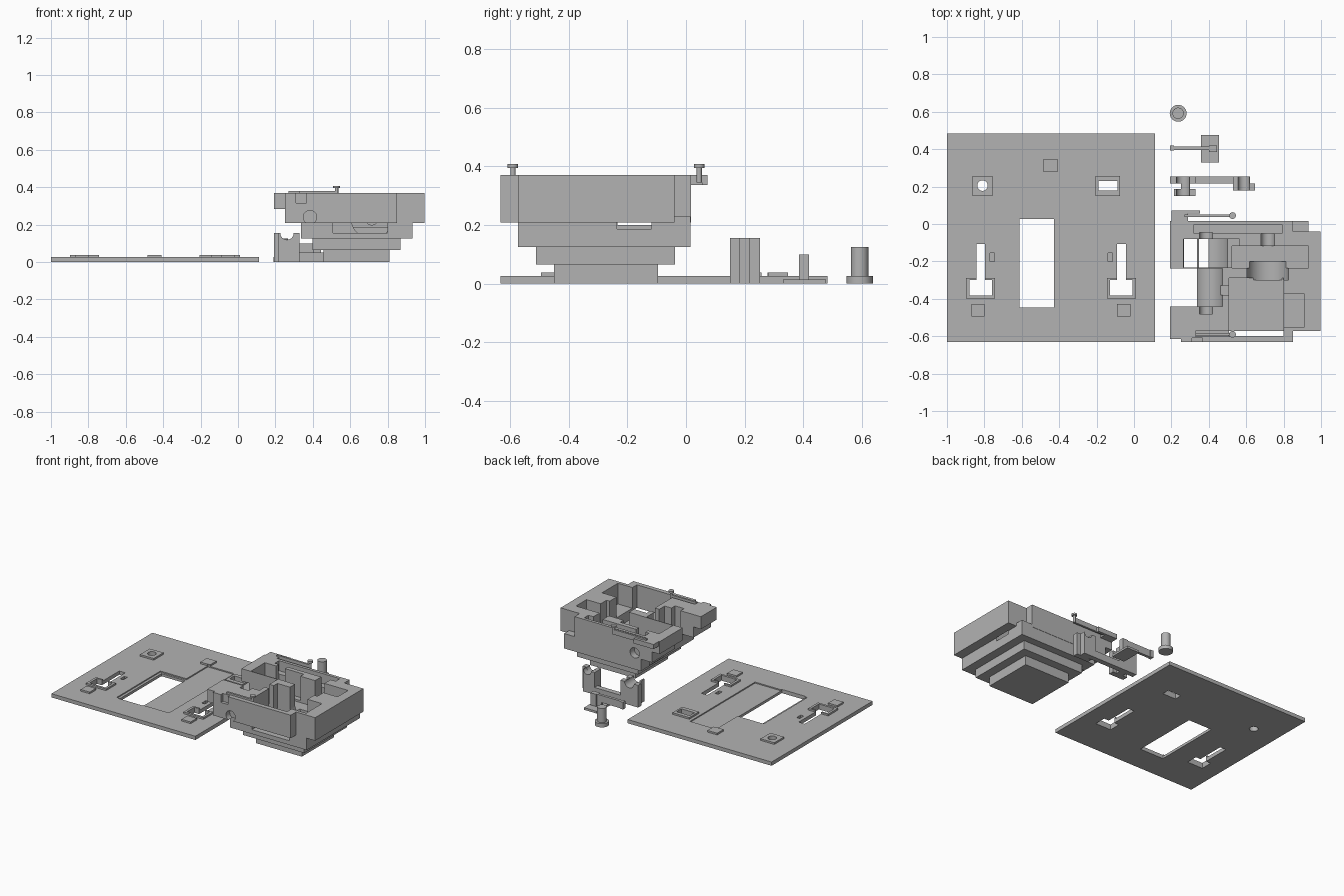
import bpy, bmesh, math

grey = bpy.data.materials.new("plain grey")
grey.diffuse_color = (0.45, 0.45, 0.45, 1)


def box(name, x0, x1, y0, y1, z0, z1):
    bm = bmesh.new()
    bmesh.ops.create_cube(bm, size=1)
    for v in bm.verts:
        v.co.x = x1 if v.co.x > 0 else x0
        v.co.y = y1 if v.co.y > 0 else y0
        v.co.z = z1 if v.co.z > 0 else z0
    return finish(name, bm)


def rod(name, x, y, z, r, length, axis="z", seg=32):
    """Cylinder starting at (x, y, z) and running along +z or +y."""
    bm = bmesh.new()
    bmesh.ops.create_cone(bm, cap_ends=True, segments=seg, radius1=r, radius2=r, depth=length)
    for v in bm.verts:
        a, b, c = v.co.x, v.co.y, v.co.z + length / 2
        v.co = (x + a, y + b, z + c) if axis == "z" else (x + a, y + c, z - b)
    return finish(name, bm)


def finish(name, bm):
    bmesh.ops.recalc_face_normals(bm, faces=bm.faces)
    me = bpy.data.meshes.new(name)
    bm.to_mesh(me)
    bm.free()
    me.materials.append(grey)
    ob = bpy.data.objects.new(name, me)
    bpy.context.scene.collection.objects.link(ob)
    return ob


def combine(ob, others, op):
    for other in others:
        m = ob.modifiers.new("cut", "BOOLEAN")
        m.operation, m.solver, m.object = op, "EXACT", other
        bpy.context.view_layer.update()
        dg = bpy.context.evaluated_depsgraph_get()
        me = bpy.data.meshes.new_from_object(ob.evaluated_get(dg))
        ob.modifiers.clear()
        ob.data = me
        bpy.data.objects.remove(other)


def cut(ob, *others):
    combine(ob, others, "DIFFERENCE")


def add(ob, *others):
    combine(ob, others, "UNION")


def smooth(ob):
    bpy.ops.object.select_all(action="DESELECT")
    ob.select_set(True)
    bpy.context.view_layer.objects.active = ob
    bpy.ops.object.shade_smooth_by_angle(angle=math.radians(30))


# Mounting plate with raised pads
T, P = 0.026, 0.038
plate = box("mounting_plate", -1, 0.113, -0.632, 0.483, 0, T)
add(plate,
    box("pad", -0.863, -0.757, 0.15, 0.257, 0.01, P),
    box("pad", -0.205, -0.075, 0.15, 0.257, 0.01, P),
    box("pad", -0.485, -0.41, 0.277, 0.348, 0.01, P))
for x in (-0.835, -0.055):
    add(plate, box("pad", x - 0.035, x + 0.035, -0.495, -0.427, 0.01, P))
# Keyhole hangers
for x, side in ((-0.82, 1), (-0.067, -1)):
    add(plate, box("pad", x - 0.077, x + 0.077, -0.397, -0.289, 0.01, P))
    sx = x + 0.061 * side
    cut(plate,
        box("c", x - 0.06, x + 0.06, -0.381, -0.3, -1, 1),
        box("c", x - 0.023, x + 0.023, -0.31, -0.107, -1, 1),
        box("c", sx - 0.012, sx + 0.012, -0.2, -0.155, 0.008, 1))
# Window, shallow recess and screw openings
cut(plate,
    box("c", -0.428, -0.226, -0.44, 0.279, 0.018, 1),
    box("c", -0.63, -0.42, -0.44, 0.042, 0.018, 1),
    box("c", -0.612, -0.428, -0.447, 0.028, -1, 1),
    rod("c", -0.81, 0.205, -0.1, 0.028, 0.3),
    box("c", -0.19, -0.088, 0.178, 0.23, -1, 1))

# Stepped housing
Z1, Z2, Z3, TOP = 0.065, 0.125, 0.209, 0.37
body = box("stepped_housing", 0.25, 0.85, -0.632, 0.017, Z3, TOP)
add(body,
    box("a", 0.193, 0.3, -0.615, 0.017, 0.283, TOP),
    box("a", 0.8, 0.998, -0.573, -0.04, Z3, TOP),
    box("a", 0.338, 0.932, -0.572, 0.015, Z2, Z3 + 0.02),
    box("a", 0.397, 0.87, -0.511, -0.037, Z1, Z2 + 0.02),
    box("a", 0.456, 0.809, -0.45, -0.096, 0, Z1 + 0.02))


def trough(x, y0, y1, z, r):
    """Round-bottomed pocket open at the top."""
    cut(body, rod("c", x, y0, z, r, y1 - y0, "y", 40),
        box("c", x - r, x + r, y0, y1, z, 1))


# Round pockets for the rollers and their shafts
trough(0.385, -0.233, -0.08, 0.24, 0.121)
trough(0.385, -0.44, -0.238, 0.24, 0.088)
trough(0.385, -0.48, -0.43, 0.24, 0.035)
trough(0.385, -0.1, -0.045, 0.24, 0.035)
trough(0.715, -0.3, -0.2, 0.235, 0.11)
trough(0.715, -0.13, -0.05, 0.235, 0.036)
# Square pockets
cut(body,
    box("c", 0.18, 0.385, -0.44, -0.238, 0.2, 1),
    box("c", 0.45, 0.565, -0.233, -0.08, 0.2, 1),
    box("c", 0.507, 0.8, -0.6, -0.29, 0.155, 1),
    box("c", 0.525, 0.934, -0.235, -0.118, 0.186, 1),
    box("c", 0.78, 0.912, -0.55, -0.375, 0.225, 1),
    box("c", 0.32, 0.79, -0.05, -0.004, 0.3, 1),
    box("c", 0.46, 0.52, -0.38, -0.33, 0.2, 1),
    box("c", 0.33, 0.54, -0.602, -0.572, 0.335, 1),
    box("c", 0.31, 0.366, -0.65, -0.61, 0.315, 1),
    rod("c", 0.385, -0.65, 0.24, 0.036, 0.06, "y"),
    rod("c", 0.385, -0.03, 0.24, 0.036, 0.06, "y"))
smooth(body)

# Spring latches on the housing rim
box("rear_latch_base", 0.2, 0.29, 0.015, 0.073, 0.337, TOP)
box("rear_latch_lip", 0.285, 0.353, 0.055, 0.073, 0.337, TOP)
for name, y in (("front", -0.59), ("rear", 0.045)):
    box(name + "_latch_arm", 0.27 if y > 0 else 0.33, 0.53, y - 0.007, y + 0.007, 0.345, 0.38)
    pin = rod(name + "_latch_pin", 0.527, y, 0.345, 0.009, 0.055, seg=20)
    add(pin, rod("a", 0.527, y, 0.395, 0.018, 0.013, seg=20))
    smooth(pin)

# Notched bracket
bracket = box("notched_bracket", 0.193, 0.62, 0.217, 0.253, 0, 0.05)
add(bracket,
    box("a", 0.193, 0.33, 0.217, 0.253, 0, 0.155),
    box("a", 0.53, 0.62, 0.217, 0.253, 0, 0.155),
    box("a", 0.215, 0.33, 0.15, 0.188, 0, 0.155),
    box("a", 0.25, 0.3, 0.18, 0.225, 0, 0.155),
    box("a", 0.53, 0.648, 0.18, 0.216, 0, 0.155),
    box("a", 0.56, 0.6, 0.2, 0.23, 0, 0.155))
cut(bracket, rod("c", 0.262, 0.1, 0.155, 0.036, 0.2, "y"),
    rod("c", 0.587, 0.1, 0.155, 0.03, 0.2, "y"))
smooth(bracket)

# Lever on a square foot
lever = box("lever", 0.358, 0.455, 0.33, 0.477, 0, 0.015)
add(lever,
    box("a", 0.4, 0.444, 0.385, 0.42, 0.005, 0.1),
    box("a", 0.193, 0.42, 0.395, 0.414, 0.05, 0.1),
    box("a", 0.193, 0.215, 0.392, 0.42, 0.05, 0.1),
    box("a", 0.365, 0.42, 0.395, 0.414, 0.005, 0.1))

# Headed peg
peg = rod("peg", 0.236, 0.592, 0, 0.045, 0.026, seg=48)
add(peg, rod("a", 0.236, 0.592, 0.01, 0.03, 0.115, seg=48))
smooth(peg)
